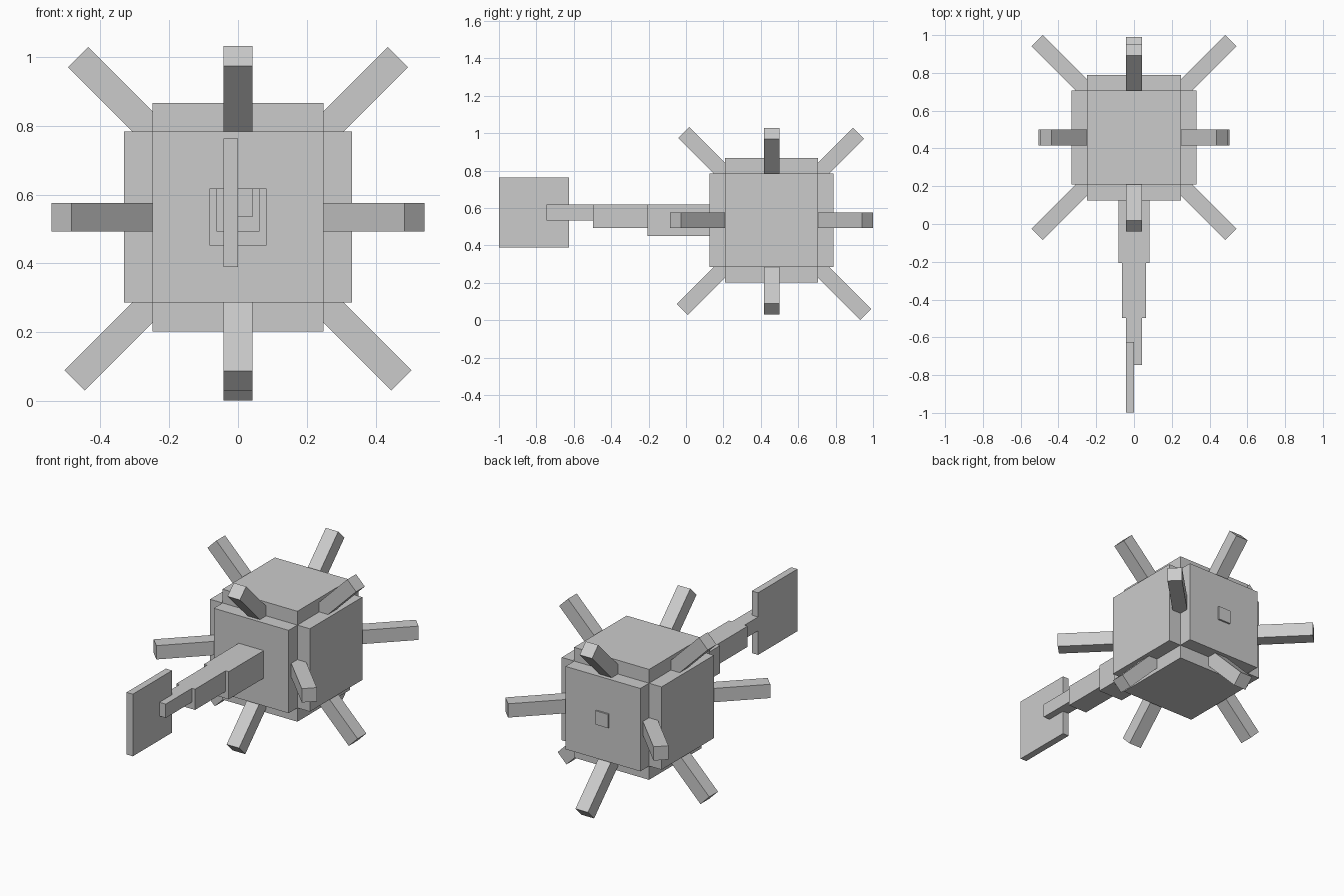
import bpy
from mathutils import Vector, Matrix

if "Cube" in bpy.data.objects:
    bpy.data.objects.remove(bpy.data.objects["Cube"])

P = 0.0415                              # one block unit
C = Vector((0, 0.4575, 0.5345))         # centre of the body


def box(name, lo, hi):
    """Axis-aligned box from its two opposite corners."""
    lo, hi = Vector(lo), Vector(hi)
    bpy.ops.mesh.primitive_cube_add(size=1)
    ob = bpy.context.object
    ob.name = name
    ob.data.transform(Matrix.Diagonal((*(hi - lo), 1)))
    ob.location = (lo + hi) / 2
    return ob


def body_box(name, lo, hi):
    """Box given in block units around the body centre."""
    return box(name, C + Vector(lo) * P, C + Vector(hi) * P)


# Body: core with a raised plate on four sides
body_box("body_core", (-6, -8, -6), (6, 8, 6))
body_box("left_plate", (-8, -6, -6), (-6, 6, 6))
body_box("right_plate", (6, -6, -6), (8, 6, 6))
body_box("top_plate", (-6, -6, 6), (6, 6, 8))
body_box("bottom_plate", (-6, -6, -8), (6, 6, -6))

# Eye on the back face
body_box("eye", (-1, 7.25, -1), (1, 8.25, 1))

# Tapering tail, segments flush at the top
body_box("tail_base", (-2, -16, -2), (2, -8, 2))
body_box("tail_middle", (-1.5, -23, -1), (1.5, -16, 2))
body_box("tail_tip", (-1, -29, 0), (1, -23, 2))
body_box("tail_fin", (-1, -35.1, -3.5), (0, -26.1, 5.5))

# Twelve diagonal spikes: direction and tip offset per axis
spikes = [((0, -1, 1), 0.469), ((0, 1, 1), 0.465),
          ((0, -1, -1), 0.477), ((0, 1, -1), 0.504)]
for s in (-1, 1):
    spikes += [((s, 0, 1), 0.465), ((s, 0, -1), 0.475),
               ((s, 1, 0), 0.513), ((s, -1, 0), 0.513)]

for i, (d, reach) in enumerate(spikes):
    d = Vector(d)
    along = d.normalized()
    # side axis is the world axis missing from the direction
    side = Vector([1.0 if c == 0 else 0.0 for c in d])
    rot = Matrix((side, along.cross(side), along)).transposed()
    ob = box(f"spike_{i + 1}", (-P, -P, -4.5 * P), (P, P, 4.5 * P))
    ob.matrix_world = Matrix.Translation(C + d * reach - along * 4.5 * P) @ rot.to_4x4()
